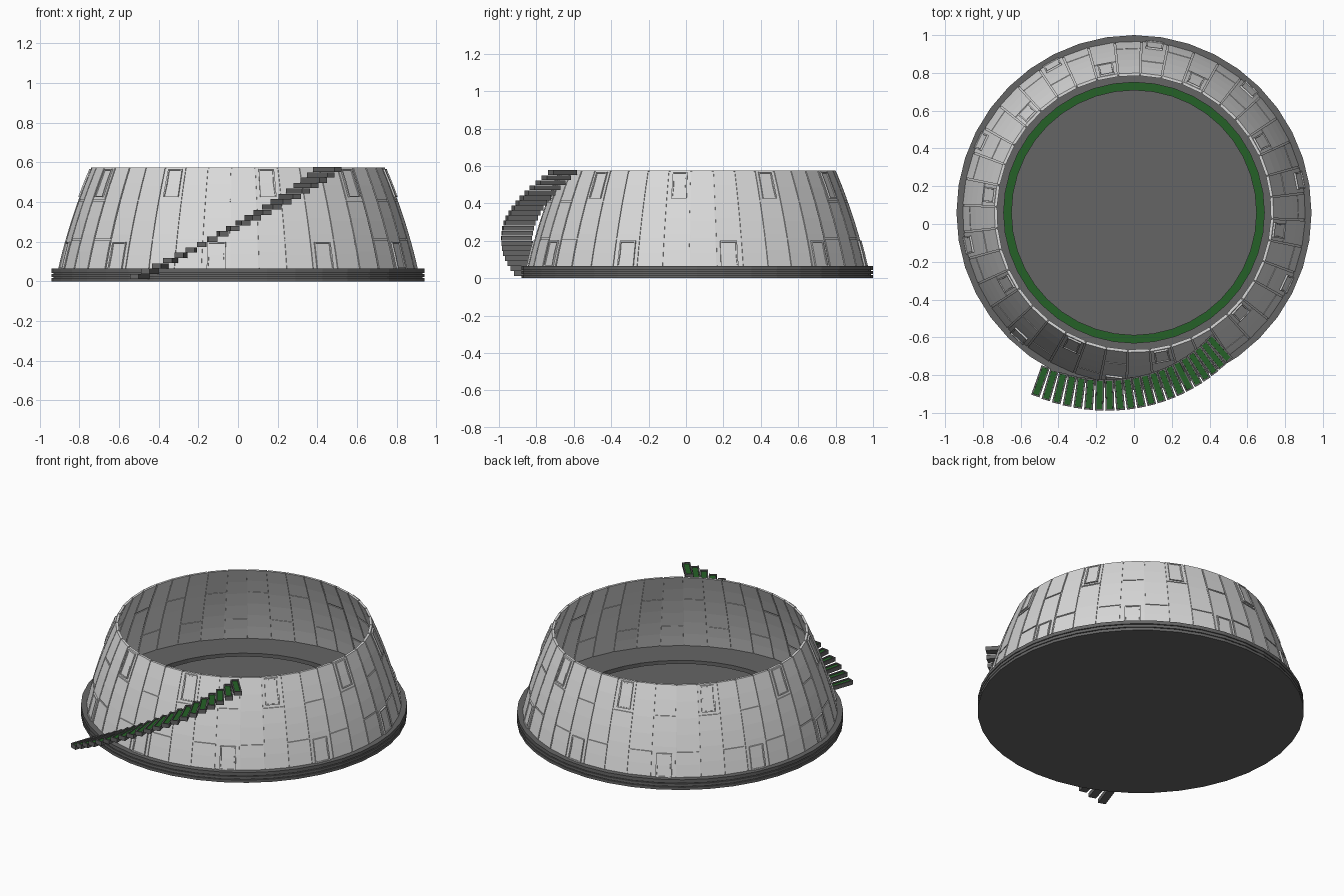
import bpy, bmesh, math
from mathutils import Matrix, Vector

if "Cube" in bpy.data.objects:
    bpy.data.objects.remove(bpy.data.objects["Cube"], do_unlink=True)

CENTRE = Vector((0, 0.06, 0))   # the stair sticks out at the front
SIDES = 40
STEP = 2 * math.pi / SIDES
FLOOR = 0.065
TOP = 0.575


def material(name, colour):
    m = bpy.data.materials.new(name)
    m.use_nodes = True
    m.diffuse_color = (*colour, 1)
    bsdf = next(n for n in m.node_tree.nodes if n.type == 'BSDF_PRINCIPLED')
    bsdf.inputs["Base Color"].default_value = (*colour, 1)
    return m


PALE = material("pale_wall", (0.7, 0.7, 0.7))
GREY = material("dark_grey", (0.13, 0.13, 0.13))
GREEN = material("green_inlay", (0.018, 0.12, 0.02))


def finish(bm, name, *mats):
    bmesh.ops.recalc_face_normals(bm, faces=bm.faces[:])
    mesh = bpy.data.meshes.new(name)
    bm.to_mesh(mesh)
    bm.free()
    for m in mats:
        mesh.materials.append(m)
    obj = bpy.data.objects.new(name, mesh)
    obj.location = CENTRE
    bpy.context.collection.objects.link(obj)
    return obj


def polar(r, a, z):
    return Vector((r * math.cos(a), r * math.sin(a), z))


def lathe(bm, profile, closed=False):
    """Spin a list of (radius, height) about the vertical axis."""
    verts = [bm.verts.new((r, 0, z)) for r, z in profile]
    pairs = list(zip(verts, verts[1:]))
    if closed:
        pairs.append((verts[-1], verts[0]))
    edges = [bm.edges.new(p) for p in pairs]
    bmesh.ops.spin(bm, geom=verts + edges, cent=(0, 0, 0), axis=(0, 0, 1),
                   angle=2 * math.pi, steps=SIDES, use_merge=True)
    bmesh.ops.remove_doubles(bm, verts=bm.verts[:], dist=0.0001)


def wall_radius(z):
    """Gently bulging wall, narrowing towards the top."""
    t = (z - FLOOR) / (TOP - FLOOR)
    return 0.907 - 0.115 * t - 0.052 * t * t


def slab(bm, angle, half, z0, z1, out, inn):
    """Curved-in-height block on the wall; returns its outer faces."""
    rows = max(1, round((z1 - z0) / 0.09))
    rings = []
    for i in range(rows + 1):
        z = z0 + (z1 - z0) * i / rows
        r = wall_radius(z)
        rings.append([bm.verts.new(polar(r + d, angle + s * half, z))
                      for d, s in ((out, -1), (out, 1), (inn, 1), (inn, -1))])
    outer = []
    for a, b in zip(rings, rings[1:]):
        for k in range(4):
            n = (k + 1) % 4
            f = bm.faces.new((a[k], a[n], b[n], b[k]))
            if k == 0:
                outer.append(f)
    bm.faces.new(rings[0][::-1])
    bm.faces.new(rings[-1])
    return outer


# Stacked base with a sunken ring in the floor
bm = bmesh.new()
profile = [(0, 0)]
for i in range(3):
    z = i * FLOOR / 3
    profile += [(0.94, z), (0.94, z + 0.017)]
    if i < 2:
        profile += [(0.93, z + 0.017), (0.93, z + FLOOR / 3)]
profile[-1] = (0.94, FLOOR)
profile += [(0.69, FLOOR), (0.69, 0.04), (0.65, 0.04), (0.65, FLOOR), (0, FLOOR)]
lathe(bm, profile)
for f in bm.faces:
    c = f.calc_center_median()
    if abs(c.z - 0.04) < 0.001 and c.xy.length < 0.7:
        f.material_index = 1
finish(bm, "base", GREY, GREEN)

# Four-pointed star on the floor
bm = bmesh.new()
star = [bm.verts.new(polar(0.04 if k % 2 else 0.105, k * math.pi / 4, FLOOR))
        for k in range(8)]
face = bm.faces.new(star)
ext = bmesh.ops.extrude_face_region(bm, geom=[face])
for v in ext["geom"]:
    if isinstance(v, bmesh.types.BMVert):
        v.co.z += 0.004
finish(bm, "floor_star", GREY)

# Thin shell that closes the joints between the panels
bm = bmesh.new()
heights = [FLOOR + (TOP - 0.004 - FLOOR) * i / 6 for i in range(7)]
shell = [(wall_radius(z) - 0.005, z) for z in heights]
shell += [(wall_radius(z) - 0.01, z) for z in reversed(heights)]
lathe(bm, shell, closed=True)
bmesh.ops.rotate(bm, verts=bm.verts[:], cent=(0, 0, 0),
                 matrix=Matrix.Rotation(math.radians(-7) + STEP / 2, 3, 'Z'))
finish(bm, "wall_shell", PALE)

# Staggered wall panels and the framed windows
panels, windows = bmesh.new(), bmesh.new()
for k in range(SIDES):
    a = math.radians(-7) + k * STEP
    joint = 0.21 if k % 2 else 0.41
    half = STEP / 2 - 0.005
    slab(panels, a, half, FLOOR, joint - 0.004, 0, -0.015)
    slab(panels, a, half, joint + 0.004, TOP, 0, -0.015)
    if k % 4 == 0:
        span = (0.425, 0.568)
    elif k % 4 == 2:
        span = (FLOOR, 0.2)
    else:
        continue
    front = slab(windows, a, STEP * 0.33, *span, 0.008, -0.004)
    windows.normal_update()
    bmesh.ops.inset_region(windows, faces=front, thickness=0.009, depth=0)
    bmesh.ops.inset_region(windows, faces=front, thickness=0.001, depth=-0.005)
finish(panels, "wall_panels", PALE)
finish(windows, "window_frames", PALE)

# Floating steps that climb around the front, each with a sunken inlay
STEPS = 21
bm = bmesh.new()
for i in range(STEPS):
    t = i / (STEPS - 1)
    a = math.radians(-119 + 61 * t)
    z = 0.024 + 0.54 * t
    place = (Matrix.Translation(polar(wall_radius(z) + 0.105, a, z))
             @ Matrix.Rotation(a + math.radians(9.5), 4, 'Z')
             @ Matrix.Diagonal((0.165, 0.046, 0.026, 1)))
    new = bmesh.ops.create_cube(bm, size=1, matrix=place)["verts"]
    bm.normal_update()
    tread = max({f for v in new for f in v.link_faces},
                key=lambda f: f.calc_center_median().z)
    bmesh.ops.inset_individual(bm, faces=[tread], thickness=0.011)
    bmesh.ops.inset_individual(bm, faces=[tread], thickness=0.0005, depth=-0.007)
    tread.material_index = 1
finish(bm, "stair_steps", GREY, GREEN)
